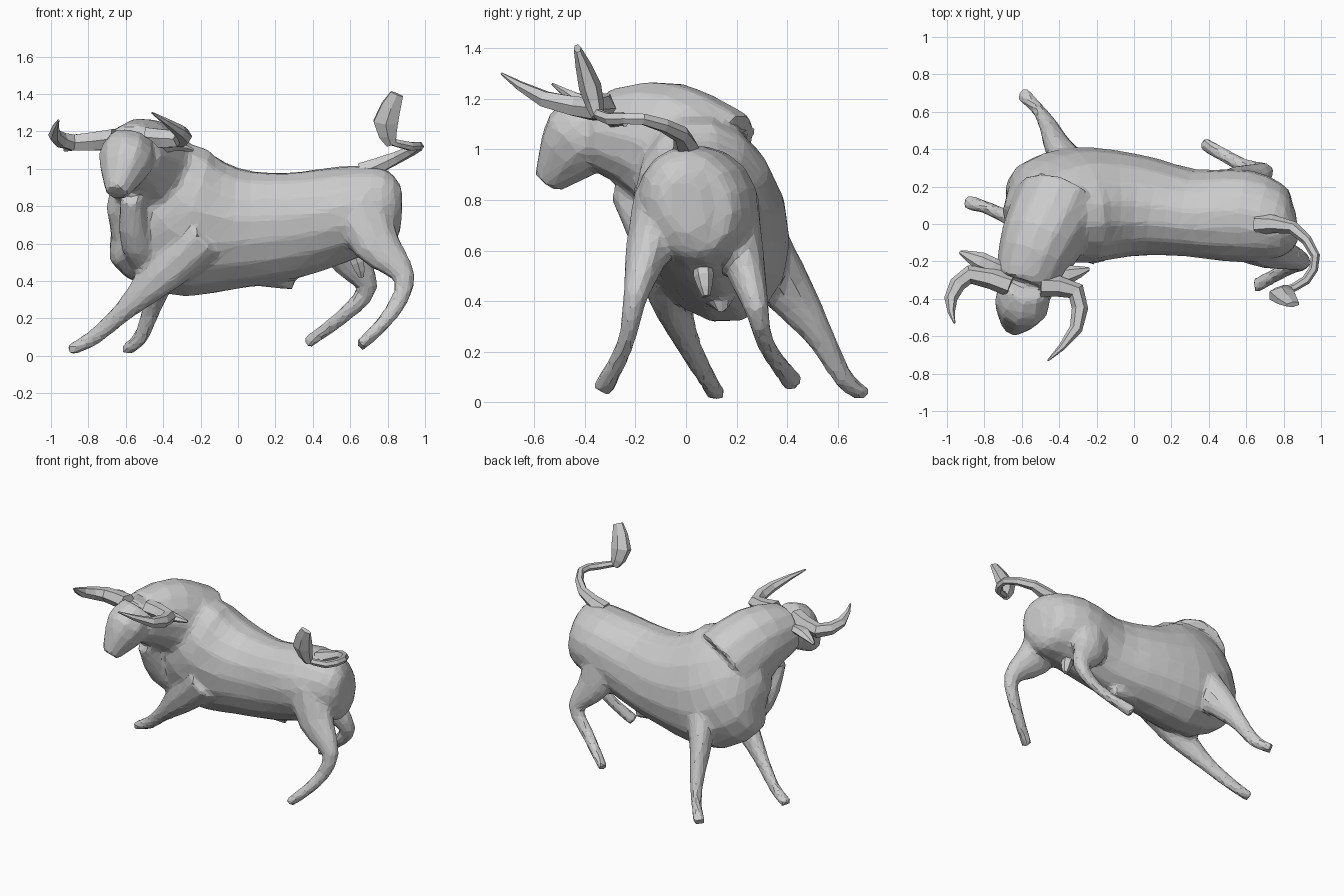
import bpy, bmesh, math
from mathutils import Vector

default_cube = bpy.data.objects.get("Cube")
if default_cube:
    bpy.data.objects.remove(default_cube)

grey = bpy.data.materials.new("plain grey")
grey.use_nodes = True
colour = (.6, .6, .6, 1)
grey.diffuse_color = colour
grey.node_tree.nodes["Principled BSDF"].inputs["Base Color"].default_value = colour

UPRIGHT = Vector((0, 0, 1))
LEANING = Vector((0, -.3, 1))
LENGTHWISE = Vector((1, 0, 0))
SIDEWAYS = Vector((0, -1, 0))


def spline(keys, t):
    """Smooth value at t (from zero to one) through evenly spaced keys."""
    place = t * (len(keys) - 1)
    i = min(int(place), len(keys) - 2)
    f = place - i
    start, end = keys[i], keys[i + 1]
    leave = (end - keys[max(i - 1, 0)]) / 2
    arrive = (keys[min(i + 2, len(keys) - 1)] - start) / 2
    blend = f * f * (3 - 2 * f)
    return (start * (1 - blend) + end * blend
            + leave * (f * (1 - f) ** 2) - arrive * (f * f * (1 - f)))


def sweep(bm, path, widths, heights=None, up=UPRIGHT, sides=10, steps=3):
    """Closed tube along a smooth path, with smoothly changing half sizes."""
    keys = [Vector(point) for point in path]
    heights = heights or widths
    count = steps * (len(keys) - 1)
    centres = [spline(keys, i / count) for i in range(count + 1)]
    loops = []
    for i, centre in enumerate(centres):
        along = centres[min(i + 1, count)] - centres[max(i - 1, 0)]
        across = along.cross(up).normalized()
        top = across.cross(along).normalized()
        across *= spline(widths, i / count)
        top *= spline(heights, i / count)
        angles = [math.tau * k / sides for k in range(sides)]
        loops.append([bm.verts.new(centre + across * math.cos(a) + top * math.sin(a))
                      for a in angles])
    for near, far in zip(loops, loops[1:]):
        for k in range(sides):
            bm.faces.new((near[k - 1], near[k], far[k], far[k - 1]))
    bm.faces.new(loops[0])
    bm.faces.new(loops[-1])


def finish(name, bm):
    bmesh.ops.recalc_face_normals(bm, faces=bm.faces)
    mesh = bpy.data.meshes.new(name)
    bm.to_mesh(mesh)
    bm.free()
    mesh.materials.append(grey)
    part = bpy.data.objects.new(name, mesh)
    bpy.context.collection.objects.link(part)
    return part


def tube(name, path, widths, heights=None, up=UPRIGHT):
    bm = bmesh.new()
    sweep(bm, path, widths, heights, up, sides=6, steps=2)
    finish(name, bm)


def leg(bm, thickness, path, up=UPRIGHT):
    """Leg from the trunk to the toe, deeper than wide, with a flat hoof."""
    widths = [thickness, thickness * .7, .05, .035, .045]
    heights = [thickness * 1.3, thickness, .06, .045, .03]
    sweep(bm, path, widths, heights, up)


# Barrel, leaning into the turn
body = bmesh.new()
sweep(body,
      [(-.65, 0, .9), (-.5, .05, .85), (-.3, .1, .72), (0, .1, .68),
       (.3, .06, .7), (.6, .04, .77), (.8, 0, .78), (.87, 0, .78)],
      widths=[.1, .25, .3, .27, .23, .25, .18, .08],
      heights=[.15, .36, .42, .33, .29, .25, .22, .12], up=LEANING, sides=16)

# Neck, dewlap and head
sweep(body, [(-.4, .1, .9), (-.5, -.1, 1.03), (-.58, -.32, 1.07)],
      widths=[.25, .22, .17], heights=[.28, .25, .17], sides=14)
sweep(body, [(-.57, -.25, .85), (-.54, -.1, .6), (-.4, .1, .4)],
      widths=[.06, .09, .08], up=LENGTHWISE)
sweep(body, [(-.57, -.33, 1.15), (-.6, -.42, 1.04), (-.65, -.55, .87)],
      widths=[.12, .15, .06], heights=[.1, .16, .06], up=SIDEWAYS)

# Front legs
leg(body, .12, [(-.2, -.1, .65), (-.4, -.07, .45), (-.6, 0, .25), (-.77, .08, .1), (-.9, .12, .03)])
leg(body, .11, [(-.3, .26, .66), (-.4, .4, .45), (-.46, .53, .26), (-.52, .62, .1), (-.6, .7, .03)])

# Hind legs
leg(body, .13, [(.65, -.08, .8), (.74, -.15, .6), (.89, -.2, .42), (.82, -.24, .23), (.65, -.33, .05)],
    up=LENGTHWISE)
leg(body, .12, [(.54, .17, .78), (.58, .23, .55), (.69, .28, .37), (.57, .32, .22), (.37, .43, .07)],
    up=LENGTHWISE)

# Sheath under the belly
sweep(body, [(.1, .13, .44), (.3, .14, .38)], widths=[.07, .03])

# Weld these parts into one skin and reduce it to flat facets
bull = finish("bull_body", body)
weld = bull.modifiers.new("weld skin", "REMESH")
weld.mode = "VOXEL"
weld.voxel_size = .018
soften = bull.modifiers.new("soften joins", "SMOOTH")
soften.iterations = 4
facet = bull.modifiers.new("facet", "DECIMATE")
facet.ratio = .09

# Horns, tapering to a point
horn_taper = [.06, .05, .035, .005]
tube("right_horn", [(-.66, -.33, 1.16), (-.88, -.27, 1.14), (-.98, -.4, 1.18), (-.96, -.53, 1.26)],
     horn_taper)
tube("left_horn", [(-.5, -.33, 1.17), (-.31, -.36, 1.16), (-.31, -.56, 1.2), (-.46, -.73, 1.3)],
     horn_taper)

# Ears
ear_shape = [.04, .05, .01]
ear_depth = [.03, .03, .01]
tube("right_ear", [(-.7, -.25, 1.12), (-.82, -.2, 1.13), (-.93, -.15, 1.1)], ear_shape, ear_depth)
tube("left_ear", [(-.45, -.28, 1.1), (-.35, -.27, 1.12), (-.24, -.24, 1.1)], ear_shape, ear_depth)

# Tail and its tuft
tube("tail", [(.66, 0, .98), (.85, -.02, 1.06), (.97, -.17, 1.12), (.92, -.3, 1.12), (.8, -.36, 1.15)],
     [.06, .035, .025, .025, .02])
tube("tail_tuft", [(.82, -.35, 1.13), (.79, -.38, 1.25), (.85, -.43, 1.4)],
     widths=[.025, .045, .015], heights=[.03, .075, .04], up=LENGTHWISE)

# Scrotum
tube("scrotum", [(.6, .06, .6), (.64, .07, .5), (.66, .08, .42)], [.03, .04, .015], up=LENGTHWISE)
